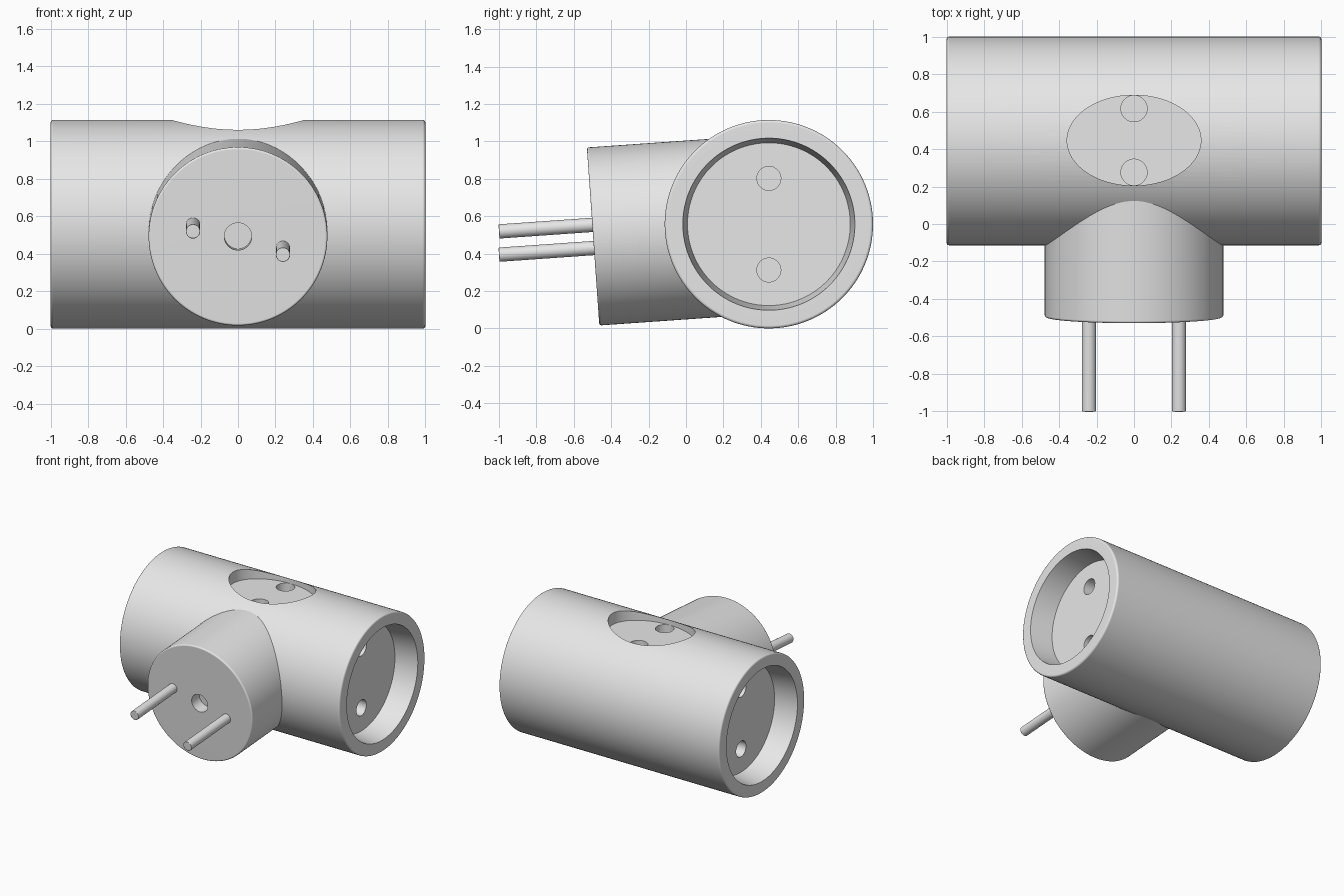
import bpy, bmesh
from math import radians, sin, cos, pi
from mathutils import Matrix, Vector

cube = bpy.data.objects.get("Cube")
if cube:
    bpy.data.objects.remove(cube, do_unlink=True)

grey = bpy.data.materials.new("light_grey_plastic")
grey.use_nodes = True
grey.diffuse_color = (0.8, 0.8, 0.8, 1)
grey.node_tree.nodes["Principled BSDF"].inputs["Base Color"].default_value = (0.8, 0.8, 0.8, 1)

CENTRE = Vector((0, 0.443, 0.557))
BODY_R = 0.557
TILT = radians(4)
FACE = 0.942  # distance of the plug face from the body axis

AXIS_X = Matrix.Translation(CENTRE) @ Matrix.Rotation(pi / 2, 4, 'Y')
PLUG = Matrix.Translation(CENTRE) @ Matrix.Rotation(pi / 2 + TILT, 4, 'X')


def lathe(name, profile, matrix, steps=128):
    """Revolve (radius, height) points about local z, then place by matrix."""
    bm = bmesh.new()
    verts = [bm.verts.new((r, 0, z)) for r, z in profile]
    edges = [bm.edges.new(pair) for pair in zip(verts, verts[1:])]
    bmesh.ops.spin(bm, geom=verts + edges, cent=(0, 0, 0), axis=(0, 0, 1),
                   angle=2 * pi, steps=steps, use_duplicate=False)
    bmesh.ops.remove_doubles(bm, verts=bm.verts, dist=1e-5)
    bmesh.ops.transform(bm, matrix=matrix, verts=bm.verts)
    bmesh.ops.recalc_face_normals(bm, faces=bm.faces)
    mesh = bpy.data.meshes.new(name)
    bm.to_mesh(mesh)
    bm.free()
    mesh.materials.append(grey)
    obj = bpy.data.objects.new(name, mesh)
    bpy.context.collection.objects.link(obj)
    return obj


def fillet(r, z, size, steps=4):
    """Rounded outer corner from the flat end round to the side."""
    angles = [pi / 2 * (1 - i / steps) for i in range(steps + 1)]
    return [(r - size + size * cos(a), z - size + size * sin(a)) for a in angles]


def rod(name, radius, low, high, matrix, steps=64, soft=0.0):
    top = fillet(radius, high, soft) if soft else [(radius, high)]
    return lathe(name, [(0, high)] + top + [(radius, low), (0, low)], matrix, steps)


def activate(obj):
    bpy.ops.object.select_all(action='DESELECT')
    obj.select_set(True)
    bpy.context.view_layer.objects.active = obj


def cut(target, cutter):
    cutter.hide_render = True
    mod = target.modifiers.new("cut", 'BOOLEAN')
    mod.operation, mod.solver, mod.object = 'DIFFERENCE', 'EXACT', cutter
    activate(target)
    bpy.ops.object.modifier_apply(modifier=mod.name)
    bpy.data.objects.remove(cutter, do_unlink=True)


# Barrel with a tapered socket well in each end
end = [(0, 0.81), (0.435, 0.81), (0.46, 1.0)] + fillet(BODY_R, 1.0, 0.015)
body = lathe("socket_body", end + [(r, -z) for r, z in reversed(end)], AXIS_X)

# Contact holes in both end sockets
for side in (-1, 1):
    for offset in (-0.245, 0.245):
        place = Matrix.Translation((side * 0.81, 0, offset)) @ AXIS_X
        cut(body, rod("contact_cutter", 0.064, -0.12, 0.12, place, 48))

# Oval top socket with its two holes
top = Matrix.Translation((0, CENTRE.y + 0.003, 0))
cut(body, rod("oval_cutter", 1.0, 1.02, 1.3, top @ Matrix.Diagonal((0.357, 0.241, 1, 1)), 96))
for offset in (-0.17, 0.17):
    cut(body, rod("top_hole_cutter", 0.07, 0.9, 1.1, top @ Matrix.Translation((0, offset, 0)), 48))

# Tilted plug with a shallow centre hole
plug = rod("plug_base", 0.477, 0.25, FACE, PLUG, 128, soft=0.012)
cut(plug, rod("centre_hole_cutter", 0.073, FACE - 0.1, FACE + 0.1, PLUG, 48))

# Two contact pins, both ending at the same depth
pins = []
for name, side in (("right_pin", -1), ("left_pin", 1)):
    up = -side * 0.062
    tip = (CENTRE.y + 1 - up * sin(TILT)) / cos(TILT)
    place = PLUG @ Matrix.Translation((side * 0.24, up, 0))
    pins.append(rod(name, 0.038, FACE - 0.05, tip, place, 48, soft=0.005))

# Smooth curved surfaces, crisp edges and flat ends
for obj in [body, plug] + pins:
    activate(obj)
    bpy.ops.object.shade_smooth_by_angle(angle=radians(30))
    mod = obj.modifiers.new("flat_ends", 'WEIGHTED_NORMAL')
    mod.keep_sharp = True
